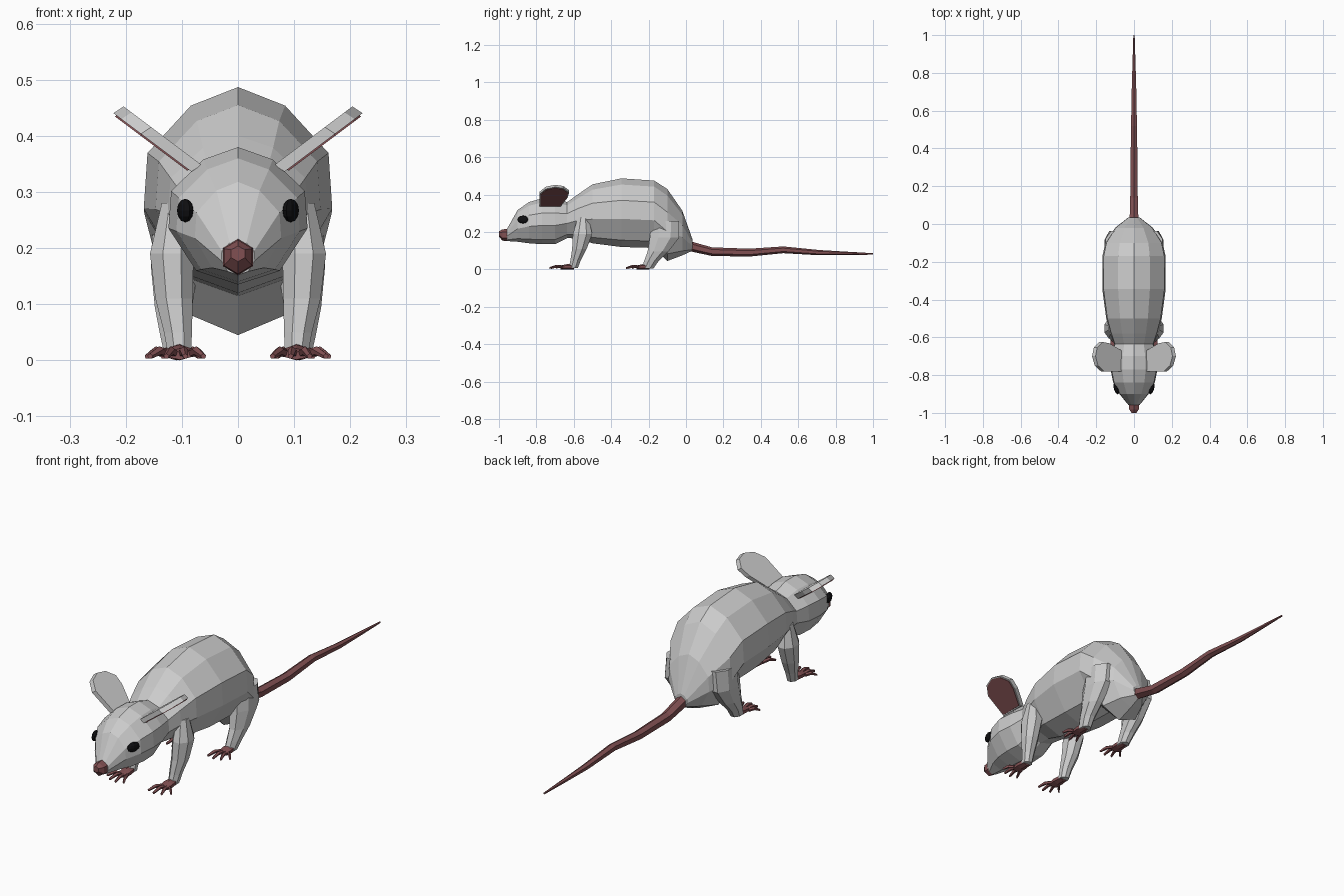
import bpy, bmesh
from math import cos, sin, pi, radians
from mathutils import Vector

if "Cube" in bpy.data.objects:
    bpy.data.objects.remove(bpy.data.objects["Cube"])


def material(name, color):
    m = bpy.data.materials.new(name)
    m.diffuse_color = (*color, 1)
    m.use_nodes = True
    m.node_tree.nodes["Principled BSDF"].inputs["Base Color"].default_value = m.diffuse_color
    return m


pink = material("dusky_pink", (0.22, 0.08, 0.085))
black = material("black", (0.005, 0.005, 0.006))


def finish(name, bm, mat=None, mirror=False):
    bmesh.ops.recalc_face_normals(bm, faces=bm.faces)
    me = bpy.data.meshes.new(name)
    bm.to_mesh(me)
    bm.free()
    ob = bpy.data.objects.new(name, me)
    bpy.context.collection.objects.link(ob)
    if mat:
        me.materials.append(mat)
    if mirror:
        ob.modifiers.new("mirror", 'MIRROR').use_mirror_merge = False
    return ob


def loft(bm, rings):
    loops = [[bm.verts.new(p) for p in ring] for ring in rings]
    n = len(loops[0])
    for a, b in zip(loops, loops[1:]):
        for i in range(n):
            j = (i + 1) % n
            bm.faces.new((a[i], a[j], b[j], b[i]))
    bm.faces.new(loops[0])
    bm.faces.new(loops[-1])


def ring_xz(x, y, z, rx, rz, n=6):
    return [(x + rx * sin(2 * pi * i / n), y, z + rz * cos(2 * pi * i / n)) for i in range(n)]


def ring_xy(x, y, z, rx, ry, n=8):
    return [(x + rx * cos(2 * pi * (i + .5) / n), y + ry * sin(2 * pi * (i + .5) / n), z)
            for i in range(n)]


# Head and body: stations of y, top, bottom, half width
half = [(0, 1), (.5, .91), (.96, .68), (1, .41), (.6, .1), (0, 0)]
outline = half + [(-x, z) for x, z in half[-2:0:-1]]
stations = [(-.958, .215, .152, .03), (-.90, .318, .148, .077), (-.84, .36, .14, .11),
            (-.77, .38, .135, .124), (-.70, .38, .135, .118), (-.635, .36, .168, .105),
            (-.58, .40, .165, .125), (-.50, .455, .14, .147), (-.345, .487, .12, .168),
            (-.17, .475, .115, .167), (-.10, .43, .045, .152), (-.02, .315, .075, .10),
            (.035, .16, .10, .03)]
bm = bmesh.new()
loft(bm, [[(x * w, y, b + (t - b) * z) for x, z in outline] for y, t, b, w in stations])
finish("body", bm)

# Nose
bm = bmesh.new()
loft(bm, [ring_xz(0, -.95, .184, .031, .033), ring_xz(0, -.982, .184, .029, .030),
          ring_xz(0, -1.0, .19, .014, .014)])
finish("nose", bm, pink)

# Tail
path = [(.0, .13, .028), (.05, .117, .026), (.14, .095, .023), (.34, .09, .021),
        (.52, .105, .018), (.71, .09, .014), (.86, .086, .009), (1.0, .083, .004)]
bm = bmesh.new()
loft(bm, [ring_xz(0, y, z, r, r) for y, z, r in path])
finish("tail", bm, pink)

# Eyes
bm = bmesh.new()
bmesh.ops.create_uvsphere(bm, u_segments=10, v_segments=6, radius=1)
for v in bm.verts:
    v.co = Vector((.094 + v.co.x * .013 + v.co.y * .008, -.872 + v.co.y * .03, .267 + v.co.z * .021))
finish("eye", bm, black, True)

# Ears: tilted slab with a pink inner face
ear = [(.065, -.67), (.065, -.782), (.155, -.782), (.19, -.75), (.204, -.70),
       (.195, -.655), (.165, -.625), (.13, -.632)]


def ear_ring(depth, scale=1):
    pts = []
    for x, y in ear:
        x, y = .13 + (x - .13) * scale, -.705 + (y + .705) * scale
        pts.append((x + .018 * depth, y, .352 + (x - .07) * .75 - .012 * depth))
    return pts


bm = bmesh.new()
loft(bm, [ear_ring(0), ear_ring(1)])
finish("ear", bm, None, True)
bm = bmesh.new()
loft(bm, [ear_ring(.9, .93), ear_ring(1.15, .93)])
finish("inner_ear", bm, pink, True)

# Legs: rings of x, y, z, x radius, y radius
legs = {
    "front_leg": [(.112, -.55, .28, .026, .03), (.118, -.553, .19, .042, .056),
                  (.114, -.57, .11, .036, .042), (.107, -.59, .05, .027, .03),
                  (.104, -.602, .008, .022, .026)],
    "hind_leg": [(.10, -.11, .26, .055, .08), (.113, -.115, .17, .046, .085),
                 (.115, -.15, .095, .036, .06), (.112, -.185, .045, .029, .042),
                 (.108, -.205, .006, .024, .034)],
}
for name, rings in legs.items():
    bm = bmesh.new()
    loft(bm, [ring_xy(*r) for r in rings])
    finish(name, bm, None, True)


# Feet: flattened sole with four fanned toes
def foot(name, x, y, length):
    bm = bmesh.new()
    loft(bm, [ring_xz(x, y, .015, .020, .015), ring_xz(x, y - length * .3, .014, .026, .014),
              ring_xz(x, y - length * .55, .011, .024, .010)])
    for k, ang in enumerate((-22, -4, 14, 40)):
        a = radians(ang)
        base = Vector((x - .018 + .013 * k, y - length * .45, 0))
        reach = length * (.5, .55, .5, .38)[k]
        d = Vector((sin(a), -cos(a), 0)) * reach
        loft(bm, [ring_xz(*(base + d * t + Vector((0, 0, h))), r, r, 5)
                  for t, h, r in ((0, .012, .008), (.5, .017, .008), (1, .007, .005))])
    finish(name, bm, pink, True)


foot("front_foot", .104, -.60, .13)
foot("hind_foot", .110, -.195, .125)
